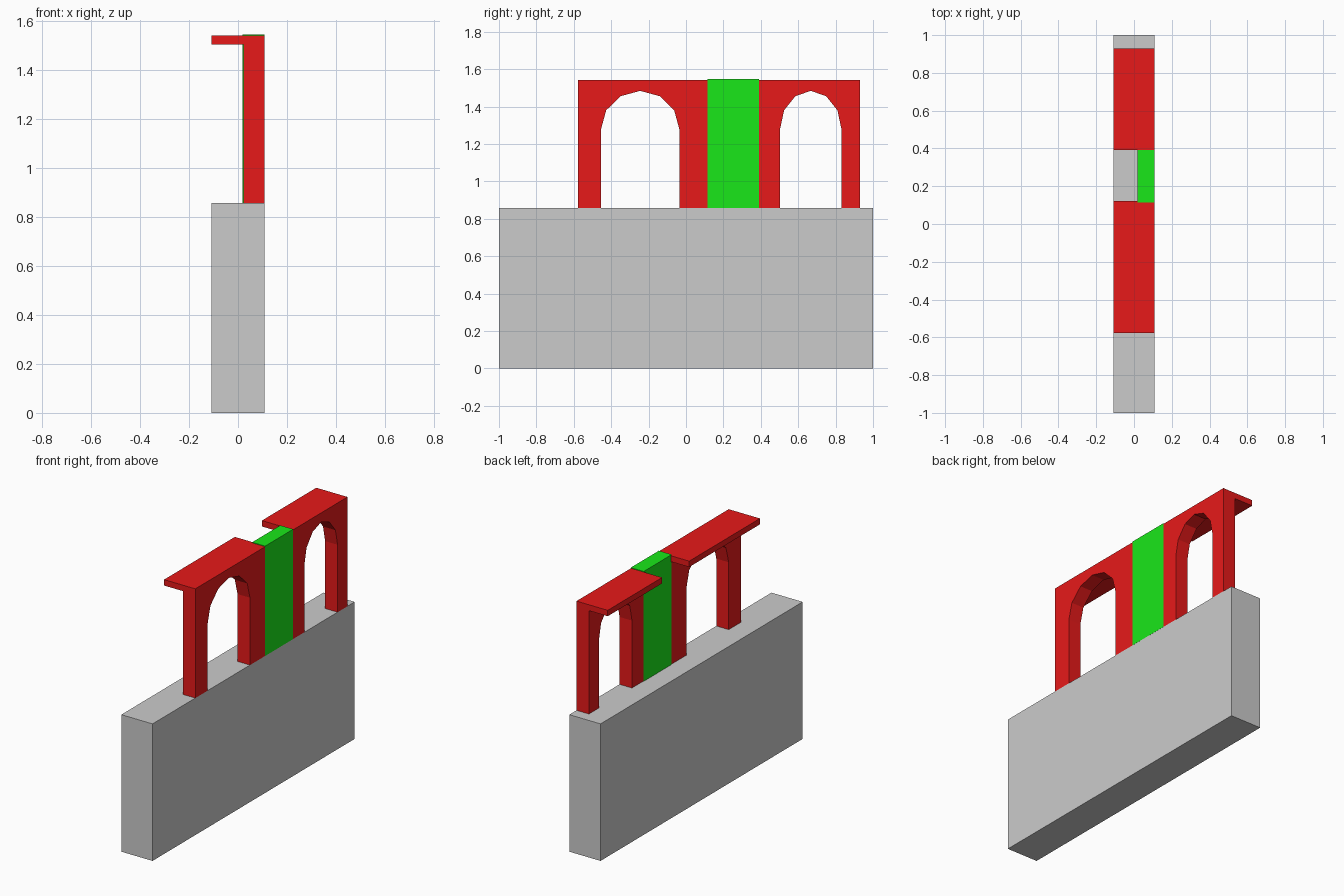
import bpy, bmesh

if "Cube" in bpy.data.objects:
    bpy.data.objects.remove(bpy.data.objects["Cube"])

X_BACK, X_WALL, X_FRONT = -0.108, 0.022, 0.108
Z_BASE, Z_SPRING, Z_CROWN, Z_TOP = 0.858, 1.28, 1.484, 1.542


def material(name, color):
    m = bpy.data.materials.new(name)
    m.diffuse_color = color
    m.use_nodes = True
    m.node_tree.nodes["Principled BSDF"].inputs["Base Color"].default_value = m.diffuse_color
    return m


def prism(name, outline, x0, x1, mat=None):
    """Extrude a (y, z) outline along x."""
    bm = bmesh.new()
    face = bm.faces.new([bm.verts.new((x0, y, z)) for y, z in outline])
    ext = bmesh.ops.extrude_face_region(bm, geom=[face])
    verts = [g for g in ext["geom"] if isinstance(g, bmesh.types.BMVert)]
    bmesh.ops.translate(bm, verts=verts, vec=(x1 - x0, 0, 0))
    bmesh.ops.recalc_face_normals(bm, faces=bm.faces)
    mesh = bpy.data.meshes.new(name)
    bm.to_mesh(mesh)
    bm.free()
    obj = bpy.data.objects.new(name, mesh)
    bpy.context.collection.objects.link(obj)
    if mat:
        mesh.materials.append(mat)
    return obj


def rect(y0, y1, z0, z1):
    return [(y0, z0), (y1, z0), (y1, z1), (y0, z1)]


def arch_outline(y0, y1, open0, open1):
    """Panel with a six-sided round arch cut up from its bottom edge."""
    mid, half, rise = (open0 + open1) / 2, (open1 - open0) / 2, Z_CROWN - Z_SPRING
    # (across, up) fractions from the springing to the crown
    side = [(1, 0), (0.87, 0.49), (0.5, 0.86)]
    curve = [(-a, u) for a, u in side] + [(0, 1)] + [(a, u) for a, u in reversed(side)]
    arc = [(mid + a * half, Z_SPRING + u * rise) for a, u in curve]
    return ([(y0, Z_BASE), (open0, Z_BASE)] + arc +
            [(open1, Z_BASE), (y1, Z_BASE), (y1, Z_TOP), (y0, Z_TOP)])


red = material("red", (0.8, 0.01, 0.01, 1))
green = material("green", (0.01, 0.8, 0.01, 1))

# Solid base wall
prism("base_wall", rect(-1, 1, 0, Z_BASE), X_BACK, X_FRONT)

# Arched panels, each with a roof slab reaching backwards
for label, y0, y1, o0, o1 in (("wide", -0.577, 0.123, -0.454, -0.036),
                              ("narrow", 0.391, 0.929, 0.503, 0.831)):
    prism(label + "_arch_panel", arch_outline(y0, y1, o0, o1), X_WALL, X_FRONT, red)
    prism(label + "_roof_slab", rect(y0, y1, 1.505, Z_TOP), X_BACK, X_WALL, red)

# Plain panel between the arches, a touch proud of them
prism("middle_panel", rect(0.114, 0.391, Z_BASE, 1.546), X_WALL - 0.003, X_FRONT + 0.0005, green)
